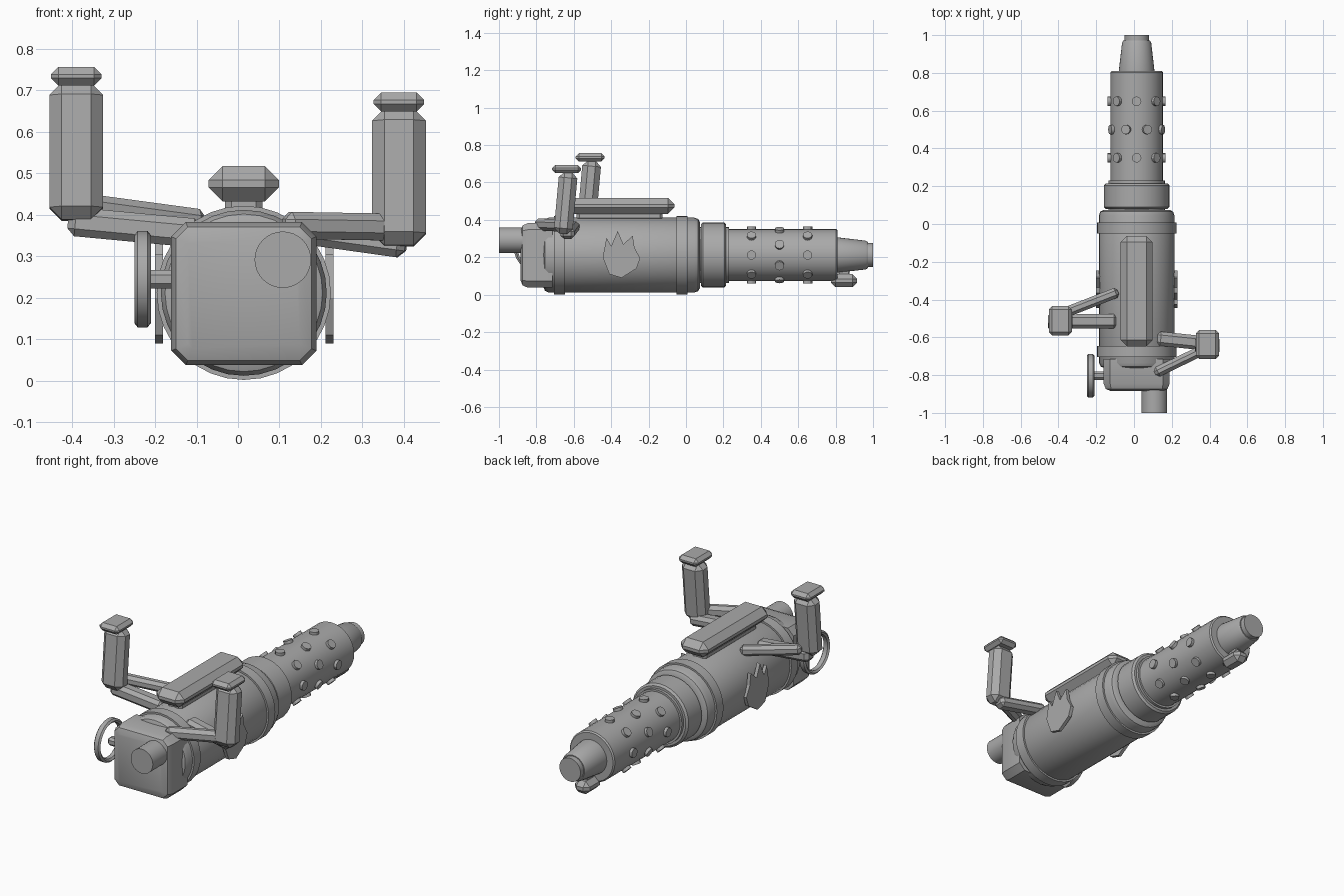
import bpy, bmesh, math
from mathutils import Vector, Matrix

cube = bpy.data.objects.get("Cube")
if cube:
    bpy.data.objects.remove(cube, do_unlink=True)

CX, CZ = 0.014, 0.212   # barrel axis

gunmetal = bpy.data.materials.new("plain grey")
gunmetal.use_nodes = True
GREY = (0.4, 0.4, 0.4, 1)
gunmetal.diffuse_color = GREY
gunmetal.node_tree.nodes["Principled BSDF"].inputs["Base Color"].default_value = GREY


def finish(name, bm, smooth=True):
    bmesh.ops.recalc_face_normals(bm, faces=bm.faces)
    mesh = bpy.data.meshes.new(name)
    bm.to_mesh(mesh)
    bm.free()
    mesh.materials.append(gunmetal)
    ob = bpy.data.objects.new(name, mesh)
    bpy.context.collection.objects.link(ob)
    if smooth:
        bpy.ops.object.select_all(action='DESELECT')
        ob.select_set(True)
        bpy.context.view_layer.objects.active = ob
        bpy.ops.object.shade_smooth_by_angle(angle=math.radians(30))
    return ob


def lathe(name, profile, x=CX, z=CZ, segments=32):
    """Solid of revolution along y from (y, radius) pairs."""
    bm = bmesh.new()
    rings = [[bm.verts.new((x + r * math.cos(math.tau * i / segments), y,
                            z + r * math.sin(math.tau * i / segments)))
              for i in range(segments)] for y, r in profile]
    for a, b in zip(rings, rings[1:]):
        for i in range(segments):
            j = (i + 1) % segments
            bm.faces.new((a[i], a[j], b[j], b[i]))
    bm.faces.new(rings[0])
    bm.faces.new(rings[-1])
    return finish(name, bm)


def block(name, centre, size, bevel, rotation=None):
    """Chamfered box, optionally rotated."""
    bm = bmesh.new()
    bmesh.ops.create_cube(bm, size=1)
    bmesh.ops.scale(bm, vec=size, verts=bm.verts)
    bmesh.ops.bevel(bm, geom=bm.edges[:], offset=bevel, segments=1, affect='EDGES')
    if rotation:
        bmesh.ops.transform(bm, matrix=rotation, verts=bm.verts)
    bmesh.ops.translate(bm, vec=centre, verts=bm.verts)
    return finish(name, bm)


def beam(name, start, end, width, height, bevel):
    """Chamfered bar between two points."""
    a, b = Vector(start), Vector(end)
    turn = (b - a).to_track_quat('X', 'Z').to_matrix().to_4x4()
    return block(name, (a + b) / 2, ((b - a).length, width, height), bevel, turn)


# Receiver, collar and barrel along the main axis
lathe("receiver", [(-0.765, 0.165), (-0.755, 0.19), (-0.735, 0.2), (0.045, 0.2),
                   (0.065, 0.193), (0.075, 0.175)])
for name, y in (("rear_band", -0.705), ("front_band", -0.05)):
    lathe(name, [(y, 0.2), (y, 0.21), (y + 0.058, 0.21), (y + 0.058, 0.2)])
lathe("neck", [(0.07, 0.15), (0.23, 0.15)])
lathe("collar", [(0.08, 0.163), (0.09, 0.174), (0.205, 0.174), (0.215, 0.163)])
lathe("barrel_jacket", [(0.21, 0.132), (0.218, 0.139), (0.803, 0.139), (0.81, 0.132)])
lathe("muzzle_cone", [(0.8, 0.094), (0.815, 0.094), (0.96, 0.077), (0.972, 0.07)])
lathe("muzzle_tip", [(0.96, 0.065), (1.0, 0.065)])

# Studs in three staggered rows around the barrel jacket
bm = bmesh.new()
for row, y in enumerate((0.35, 0.5, 0.65)):
    for i in range(8):
        angle = math.tau * (i + 0.5 * (row % 2)) / 8
        out = Vector((math.cos(angle), 0, math.sin(angle)))
        place = Matrix.Translation(Vector((CX, y, CZ)) + out * 0.14)
        bmesh.ops.create_cone(bm, cap_ends=True, segments=12, radius1=0.025, radius2=0.025,
                              depth=0.026,
                              matrix=place @ out.to_track_quat('Z', 'Y').to_matrix().to_4x4())
finish("barrel_studs", bm)

# Lug under the muzzle
block("muzzle_lug", (CX, 0.845, 0.075), (0.09, 0.14, 0.07), 0.025)
block("lug_post", (CX, 0.845, 0.115), (0.035, 0.06, 0.06), 0.005)

# Breech block with the tapered front face and round port
bm = bmesh.new()
bmesh.ops.create_cube(bm, size=1)
bmesh.ops.scale(bm, vec=(0.35, 0.17, 0.345), verts=bm.verts)
bmesh.ops.bevel(bm, geom=[e for e in bm.edges if abs(e.verts[0].co.y - e.verts[1].co.y) > 0.1],
                offset=0.035, segments=1, affect='EDGES')
front = [f for f in bm.faces if f.normal.y < -0.9]
ring = [e for f in front for e in f.edges]
bmesh.ops.bevel(bm, geom=ring, offset=0.04, segments=2, profile=0.5, affect='EDGES')
bmesh.ops.translate(bm, vec=(CX, -0.8, 0.21), verts=bm.verts)
finish("breech_block", bm)
lathe("rear_port", [(-1.0, 0.068), (-0.86, 0.068)], 0.108, 0.292)

# Hand wheel on the right, with its axle
bm = bmesh.new()
section = [(0.116, -0.012), (0.116, 0.012), (0.106, 0.02), (0.096, 0.012),
           (0.096, -0.012), (0.106, -0.02)]
wheel = [[bm.verts.new((-0.23 + d, -0.803 + r * math.cos(math.tau * i / 28),
                        0.245 + r * math.sin(math.tau * i / 28))) for r, d in section]
         for i in range(28)]
for i, a in enumerate(wheel):
    b = wheel[(i + 1) % 28]
    for k in range(6):
        m = (k + 1) % 6
        bm.faces.new((a[k], a[m], b[m], b[k]))
finish("hand_wheel", bm)
beam("wheel_axle", (-0.23, -0.803, 0.245), (-0.12, -0.803, 0.245), 0.045, 0.045, 0.012)

# Top rail on its foot
block("top_rail", (CX, -0.355, 0.475), (0.17, 0.585, 0.085), 0.034)
block("rail_foot", (CX, -0.355, 0.425), (0.09, 0.46, 0.06), 0.015)

# Grips with caps, each held by a thick and a thin strut
for side, x, y, top in (("left", 0.388, -0.638, 0.65), ("right", -0.39, -0.512, 0.712)):
    beam(side + "_grip", (x, y - 0.02, top - 0.325), (x, y + 0.01, top + 0.005),
         0.13, 0.1, 0.03)
    block(side + "_grip_cap", (x, y, top + 0.022), (0.122, 0.155, 0.045), 0.018)
beam("left_thick_strut", (0.12, -0.605, 0.365), (0.405, -0.635, 0.325), 0.075, 0.06, 0.018)
beam("left_thin_strut", (0.11, -0.79, 0.375), (0.4, -0.65, 0.37), 0.055, 0.065, 0.018)
beam("right_thick_strut", (-0.09, -0.515, 0.355), (-0.41, -0.515, 0.385), 0.075, 0.07, 0.018)
beam("right_thin_strut", (-0.085, -0.36, 0.385), (-0.38, -0.475, 0.425), 0.055, 0.055, 0.016)

# Flame plates on both flanks
flame = [(-0.41, 0.11), (-0.445, 0.2), (-0.425, 0.305), (-0.4, 0.26), (-0.365, 0.34),
         (-0.335, 0.27), (-0.285, 0.315), (-0.275, 0.25), (-0.245, 0.195), (-0.265, 0.14),
         (-0.345, 0.09)]
for side, x in (("left", 0.211), ("right", -0.2)):
    bm = bmesh.new()
    face = bm.faces.new([bm.verts.new((x, y, z)) for y, z in flame])
    extruded = bmesh.ops.extrude_face_region(bm, geom=[face])
    bmesh.ops.translate(bm, vec=(0.019, 0, 0),
                        verts=[v for v in extruded["geom"] if isinstance(v, bmesh.types.BMVert)])
    finish(side + "_flame_plate", bm, smooth=False)
